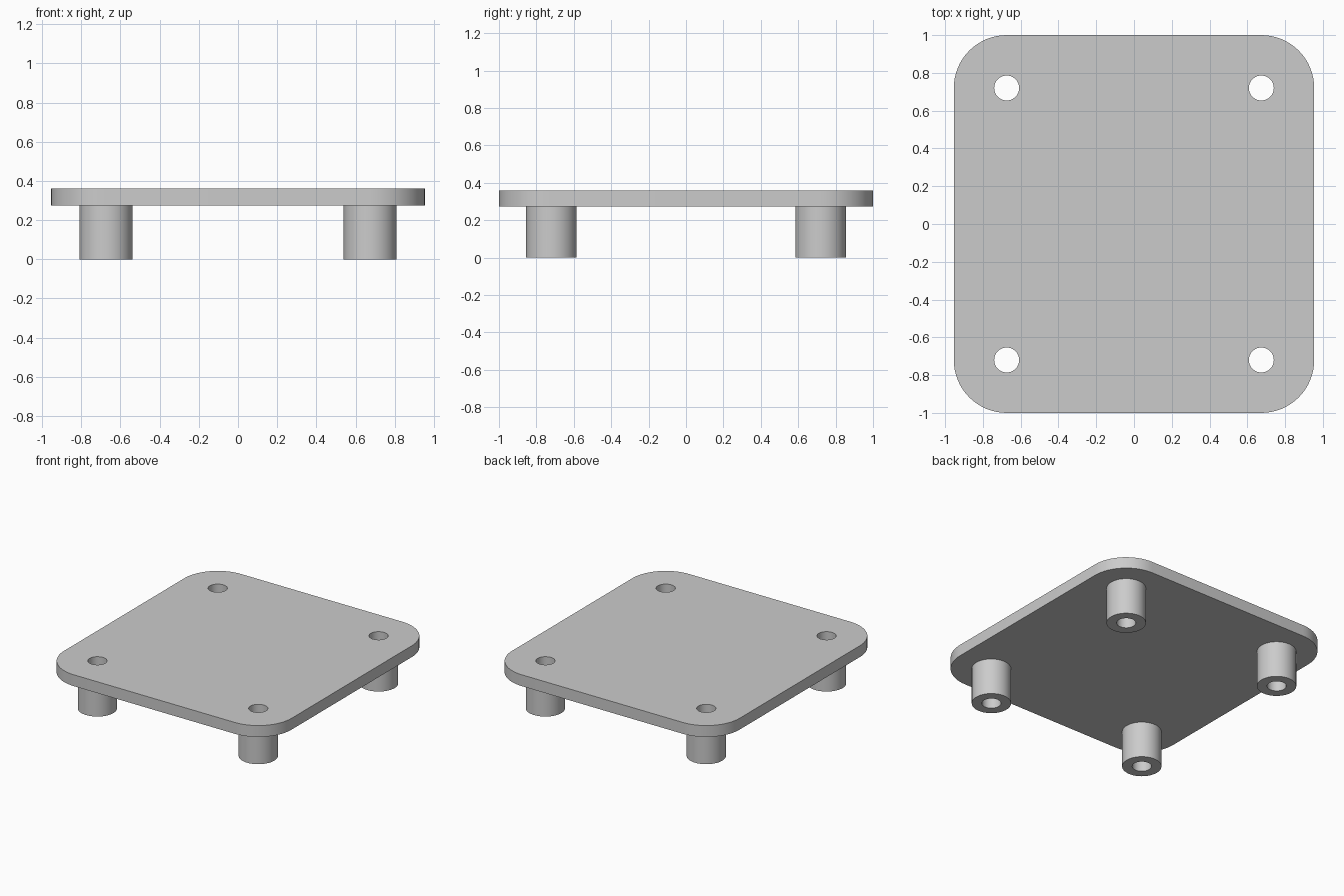
import bpy, bmesh
from math import cos, sin, pi, radians

cube = bpy.data.objects.get("Cube")
if cube:
    bpy.data.objects.remove(cube, do_unlink=True)

HALF_X, HALF_Y, CORNER = 0.954, 1.0, 0.28
POST_X, POST_Y = 0.674, 0.72
POST_R, HOLE_R = 0.135, 0.066
UNDERSIDE, TOP = 0.274, 0.36

grey = bpy.data.materials.new("light grey")
grey.use_nodes = True
colour = (0.6, 0.6, 0.6, 1)
grey.diffuse_color = colour
grey.node_tree.nodes["Principled BSDF"].inputs["Base Color"].default_value = colour


def arc(cx, cy, r, start, sweep, steps):
    return [(cx + r * cos(start + sweep * i / steps),
             cy + r * sin(start + sweep * i / steps)) for i in range(steps + 1)]


def circle(cx, cy, r, steps=48):
    return arc(cx, cy, r, 0, 2 * pi, steps)[:-1]


def extrude_outlines(name, outlines, z0, z1):
    """Fill nested outlines, so inner ones become holes, and extrude them."""
    curve = bpy.data.curves.new(name, 'CURVE')
    curve.dimensions = '2D'
    curve.fill_mode = 'BOTH'
    curve.extrude = (z1 - z0) / 2
    for points in outlines:
        spline = curve.splines.new('POLY')
        spline.points.add(len(points) - 1)
        for p, (x, y) in zip(spline.points, points):
            p.co = (x, y, 0, 1)
        spline.use_cyclic_u = True
    obj = bpy.data.objects.new(name, curve)
    bpy.context.collection.objects.link(obj)
    obj.location.z = (z0 + z1) / 2
    bpy.ops.object.select_all(action='DESELECT')
    obj.select_set(True)
    bpy.context.view_layer.objects.active = obj
    bpy.ops.object.convert(target='MESH')
    obj = bpy.context.object
    # Weld the caps to the walls
    bm = bmesh.new()
    bm.from_mesh(obj.data)
    bmesh.ops.remove_doubles(bm, verts=bm.verts, dist=0.0001)
    bmesh.ops.recalc_face_normals(bm, faces=bm.faces)
    bm.to_mesh(obj.data)
    bm.free()
    obj.data.materials.clear()
    obj.data.materials.append(grey)
    bpy.ops.object.shade_smooth_by_angle(angle=radians(30))
    return obj


# Rounded plate with a hole over each post
corners = [(1, 1), (-1, 1), (-1, -1), (1, -1)]
outline = []
for i, (sx, sy) in enumerate(corners):
    outline += arc(sx * (HALF_X - CORNER), sy * (HALF_Y - CORNER),
                   CORNER, i * pi / 2, pi / 2, 16)
holes = [circle(sx * POST_X, sy * POST_Y, HOLE_R) for sx, sy in corners]
extrude_outlines("plate", [outline] + holes, UNDERSIDE, TOP)

# Hollow posts below the plate
names = ["back_left_post", "back_right_post", "front_right_post", "front_left_post"]
for name, (sx, sy), hole in zip(names, corners, holes):
    extrude_outlines(name, [circle(sx * POST_X, sy * POST_Y, POST_R), hole], 0, UNDERSIDE)
